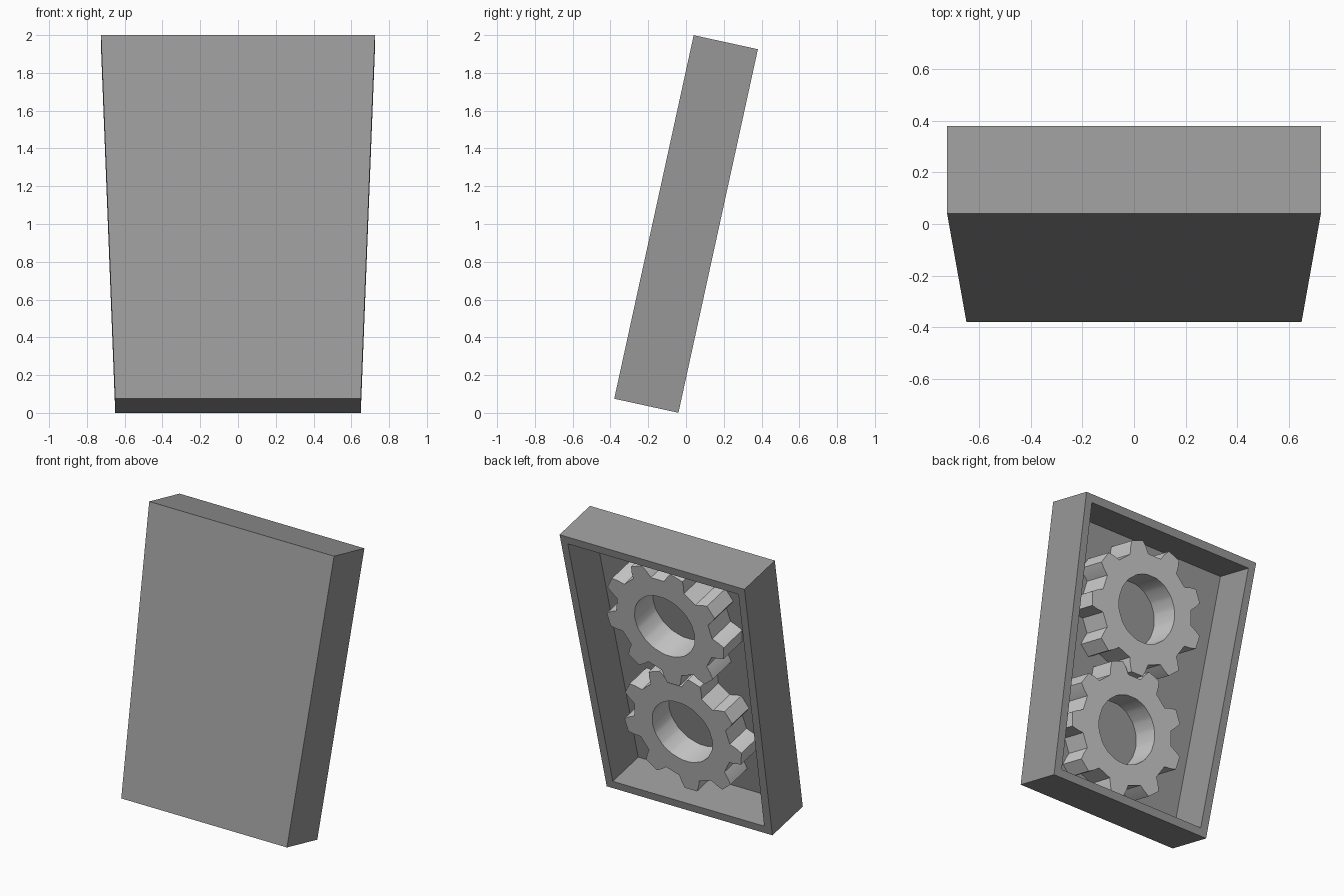
import bpy, bmesh
from math import sin, cos, radians
from mathutils import Matrix

if "Cube" in bpy.data.objects:
    bpy.data.objects.remove(bpy.data.objects["Cube"])

H, D, WALL = 1.97, 0.348, 0.056
TILT = Matrix.Translation((0, -0.38, 0.075)) @ Matrix.Rotation(radians(-12.33), 4, 'X')

dark = bpy.data.materials.new("dark_grey")
dark.diffuse_color = (0.32, 0.32, 0.32, 1)
dark.use_nodes = True
dark.node_tree.nodes["Principled BSDF"].inputs["Base Color"].default_value = dark.diffuse_color


def finish(name, bm, smooth=False, mat=None):
    bmesh.ops.recalc_face_normals(bm, faces=bm.faces)
    bm.transform(TILT)
    mesh = bpy.data.meshes.new(name)
    bm.to_mesh(mesh)
    bm.free()
    ob = bpy.data.objects.new(name, mesh)
    bpy.context.collection.objects.link(ob)
    if mat:
        mesh.materials.append(mat)
    if smooth:
        bpy.context.view_layer.objects.active = ob
        ob.select_set(True)
        bpy.ops.object.shade_smooth_by_angle(angle=radians(15))
        ob.select_set(False)


def bridge(bm, a, b):
    for i in range(len(a)):
        j = (i + 1) % len(a)
        bm.faces.new((a[i], a[j], b[j], b[i]))


# Tapered tray: front panel with four walls, open at the back
def tray():
    bm = bmesh.new()

    def ring(inset, y):
        return [bm.verts.new(p) for p in (
            (-0.65 + inset, y, inset), (0.65 - inset, y, inset),
            (0.725 - inset, y, H - inset), (-0.725 + inset, y, H - inset))]
    loops = [ring(0, 0), ring(0, D), ring(WALL, D), ring(WALL, WALL)]
    for a, b in zip(loops, loops[1:]):
        bridge(bm, a, b)
    bm.faces.new(loops[0])
    bm.faces.new(loops[-1])
    finish("housing", bm, mat=dark)


# Nine-toothed ring gear lying on the tray floor
def gear(name, x, z, y1, y0=WALL, teeth=9, hole=0.234):
    tooth = [(-12, 0.375), (-9, 0.42), (-6, 0.46), (6, 0.46), (9, 0.42), (12, 0.375)]
    outline = [(-90 + 360 / teeth * k + a, r) for k in range(teeth) for a, r in tooth]
    bore = [(a, hole) for a, r in outline]
    bm = bmesh.new()

    def ring(y, pts):
        return [bm.verts.new((x + r * cos(radians(a)), y, z + r * sin(radians(a))))
                for a, r in pts]
    loops = [ring(y0, outline), ring(y1, outline), ring(y1, bore), ring(y0, bore)]
    for a, b in zip(loops, loops[1:] + loops[:1]):
        bridge(bm, a, b)
    finish(name, bm, smooth=True)


tray()
gear("upper_gear", 0.042, 1.395, D - 0.08)
gear("lower_gear", 0.044, 0.547, D - 0.1)
